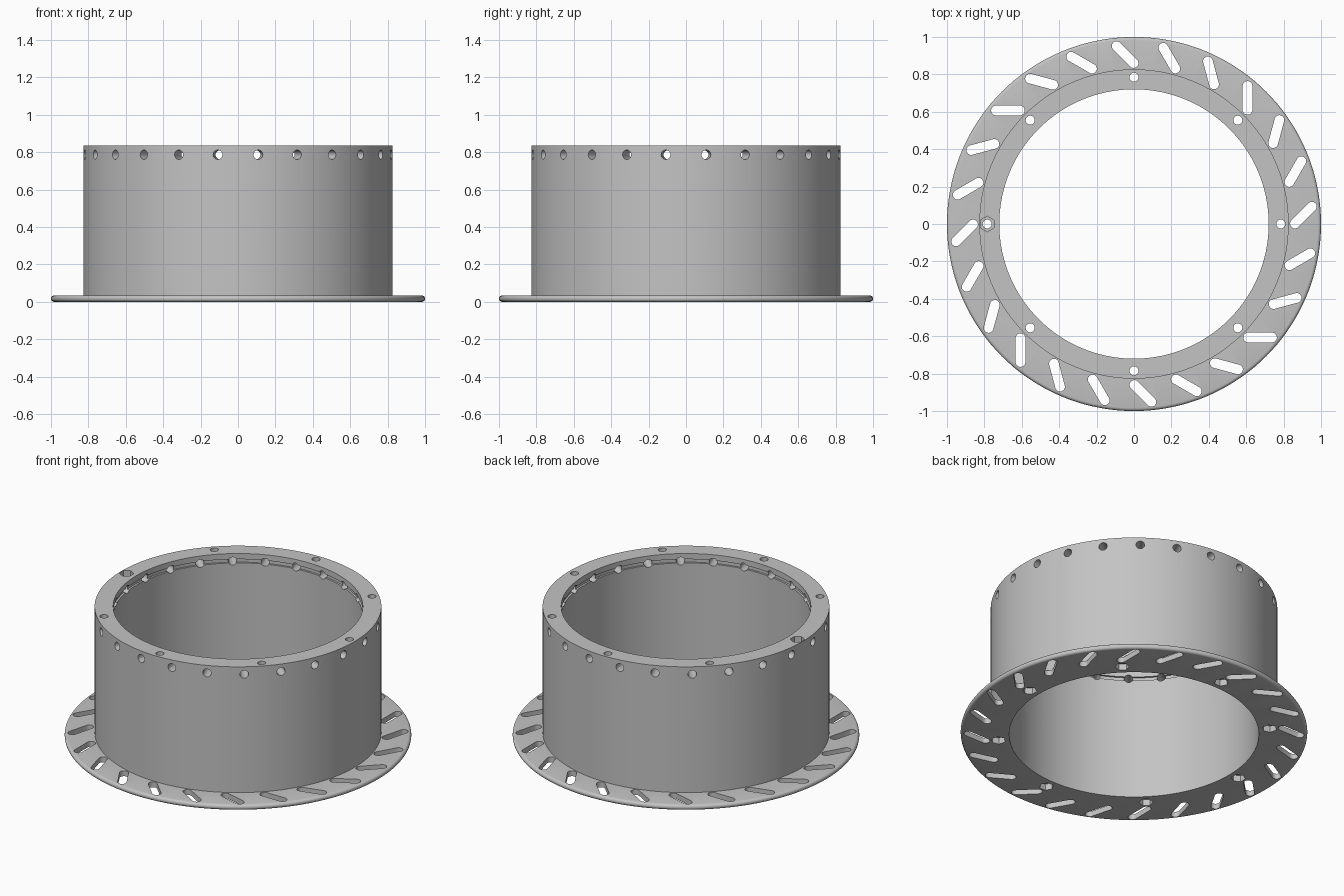
import bpy
import bmesh
from math import cos, sin, pi, radians
from mathutils import Matrix, Vector

cube = bpy.data.objects.get("Cube")
if cube:
    bpy.data.objects.remove(cube, do_unlink=True)

INNER, OUTER, RIM = 0.72, 0.827, 1.0
HEIGHT, FLANGE = 0.835, 0.034
BOLT_R, PORT_Z, SLOT_R = 0.785, 0.787, 0.907
SEGMENTS = 144

grey = bpy.data.materials.new("satin grey")
grey.use_nodes = True
colour = (0.55, 0.55, 0.55, 1)
grey.diffuse_color = colour
grey.node_tree.nodes["Principled BSDF"].inputs["Base Color"].default_value = colour


def make_object(name, bm):
    bmesh.ops.recalc_face_normals(bm, faces=bm.faces)
    mesh = bpy.data.meshes.new(name)
    bm.to_mesh(mesh)
    bm.free()
    mesh.materials.append(grey)
    obj = bpy.data.objects.new(name, mesh)
    bpy.context.collection.objects.link(obj)
    return obj


def lathe(name, profile):
    """Spin a closed (radius, height) outline about the vertical axis."""
    bm = bmesh.new()
    rings = []
    for i in range(SEGMENTS):
        a = 2 * pi * i / SEGMENTS
        rings.append([bm.verts.new((r * cos(a), r * sin(a), z)) for r, z in profile])
    for i, ring in enumerate(rings):
        following = rings[(i + 1) % SEGMENTS]
        for j in range(len(profile)):
            k = (j + 1) % len(profile)
            bm.faces.new((ring[j], following[j], following[k], ring[k]))
    return make_object(name, bm)


def prism(bm, outline, low, high, matrix):
    """Extrude an outline between two heights, then place it."""
    bottom = [bm.verts.new(matrix @ Vector((x, y, low))) for x, y in outline]
    top = [bm.verts.new(matrix @ Vector((x, y, high))) for x, y in outline]
    bm.faces.new(bottom)
    bm.faces.new(top)
    for i in range(len(outline)):
        k = (i + 1) % len(outline)
        bm.faces.new((bottom[i], bottom[k], top[k], top[i]))


def polygon(radius, sides, stretch=0.0):
    """Regular polygon; stretch pulls its halves apart into a slot."""
    points = []
    for i in range(sides):
        a = 2 * pi * (i + 0.5) / sides
        shift = stretch / 2 if cos(a) > 0 else -stretch / 2
        points.append((radius * cos(a) + shift, radius * sin(a)))
    return points


def turn(degrees):
    return Matrix.Rotation(radians(degrees), 4, "Z")


def cut(target, cutter):
    cutter.hide_render = True
    mod = target.modifiers.new("cut", "BOOLEAN")
    mod.operation = "DIFFERENCE"
    mod.solver = "EXACT"
    mod.object = cutter
    bpy.ops.object.modifier_apply(modifier=mod.name)
    bpy.data.objects.remove(cutter, do_unlink=True)


# Thick drum with a rounded flange edge and a shallow groove in the bore
half = FLANGE / 2
edge = [(RIM - half + half * cos(a), half + half * sin(a))
        for a in (-pi / 2 + pi * i / 8 for i in range(9))]
groove = [(INNER, PORT_Z + 0.012), (INNER + 0.012, PORT_Z + 0.012),
          (INNER + 0.012, PORT_Z - 0.012), (INNER, PORT_Z - 0.012)]
drum = lathe("flanged_drum", [(INNER, 0)] + edge +
             [(OUTER, FLANGE), (OUTER, HEIGHT), (INNER, HEIGHT)] + groove)
bpy.context.view_layer.objects.active = drum
drum.select_set(True)

# Radial ports, flange slots and vertical bolt holes
holes = bmesh.new()
for k in range(24):
    outward = turn(7.5 + 15 * k) @ Matrix.Translation((0, 0, PORT_Z)) @ Matrix.Rotation(pi / 2, 4, "Y")
    prism(holes, polygon(0.025, 24), 0.6, 0.95, outward)
    place = turn(3 + 15 * k) @ Matrix.Translation((SLOT_R, 0, 0)) @ turn(42)
    prism(holes, polygon(0.026, 24, 0.128), -0.1, 0.1, place)
for k in range(8):
    prism(holes, polygon(0.024, 24), -0.1, 1, turn(45 * k) @ Matrix.Translation((BOLT_R, 0, 0)))
cut(drum, make_object("hole_cutter", holes))

# Hexagonal nut pockets below each bolt hole, and one on the top rim
pockets = bmesh.new()
hexagon = polygon(0.042, 6)
for k in range(8):
    prism(pockets, hexagon, -0.1, 0.04, turn(45 * k) @ Matrix.Translation((BOLT_R, 0, 0)))
prism(pockets, hexagon, HEIGHT - 0.04, 1, Matrix.Translation((-BOLT_R, 0, 0)))
cut(drum, make_object("pocket_cutter", pockets))

bpy.ops.object.shade_smooth_by_angle(angle=radians(30))
